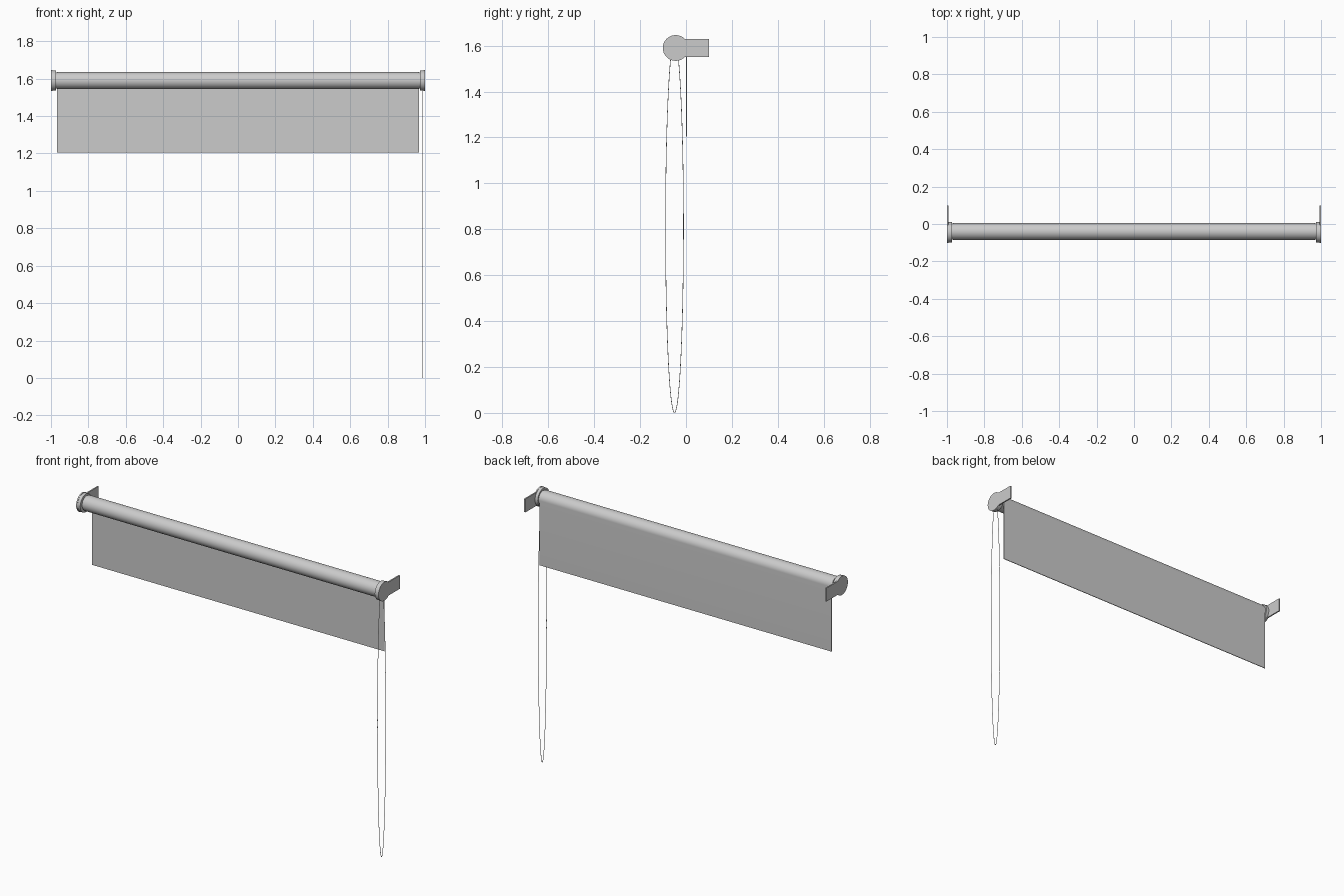
import bpy, bmesh, math

if "Cube" in bpy.data.objects:
    bpy.data.objects.remove(bpy.data.objects["Cube"])

AXIS_Y, AXIS_Z = -0.045, 1.59     # centre of the end brackets
ROLL_Y, ROLL_R = -0.040, 0.045    # wound fabric


def arc(cy, cz, r, a0, a1, n):
    """Points (y, z) on an arc, angles in degrees."""
    angles = [math.radians(a0 + (a1 - a0) * i / n) for i in range(n + 1)]
    return [(cy + r * math.cos(a), cz + r * math.sin(a)) for a in angles]


def extrude_x(name, profile, x0, x1):
    """Extrude a closed y-z profile between x0 and x1."""
    bm = bmesh.new()
    face = bm.faces.new([bm.verts.new((x0, y, z)) for y, z in profile])
    res = bmesh.ops.extrude_face_region(bm, geom=[face], use_keep_orig=True)
    verts = [g for g in res["geom"] if isinstance(g, bmesh.types.BMVert)]
    bmesh.ops.translate(bm, verts=verts, vec=(x1 - x0, 0, 0))
    bmesh.ops.recalc_face_normals(bm, faces=bm.faces)
    mesh = bpy.data.meshes.new(name)
    bm.to_mesh(mesh)
    bm.free()
    obj = bpy.data.objects.new(name, mesh)
    bpy.context.collection.objects.link(obj)
    bpy.ops.object.select_all(action='DESELECT')
    obj.select_set(True)
    bpy.context.view_layer.objects.active = obj
    bpy.ops.object.shade_smooth_by_angle(angle=math.radians(30))
    return obj


# Fabric: wound roll continuing into the hanging sheet
front_y = 0.001
end = 360 - math.degrees(math.acos((front_y - ROLL_Y) / ROLL_R))
shade = [(0.005, 1.205)] + arc(ROLL_Y, AXIS_Z, ROLL_R, 0, end, 60) + [(front_y, 1.205)]
extrude_x("shade_fabric", shade, -0.967, 0.967)

# Roller tube inside the fabric, reaching into the brackets
extrude_x("roller_tube", arc(ROLL_Y, AXIS_Z, 0.042, 0, 354, 59), -0.98, 0.98)

# End brackets: drum plus a thin plate with a wall arm
half = math.degrees(math.asin(0.04 / 0.056))
plate = arc(AXIS_Y, AXIS_Z, 0.056, half, 360 - half, 48) + [(0.1, 1.55), (0.1, 1.63)]
drum = arc(AXIS_Y, AXIS_Z, 0.0545, 0, 354, 59)
for side, s in (("left", -1), ("right", 1)):
    extrude_x(side + "_bracket_plate", plate, s * 0.992, s * 1.0)
    extrude_x(side + "_bracket_drum", drum, s * 0.974, s * 0.993)

# Pull cord: long thin loop hanging from the right bracket
cord = bpy.data.curves.new("pull_cord", 'CURVE')
cord.dimensions = '3D'
cord.bevel_depth = 0.0015
cord.bevel_resolution = 1
spline = cord.splines.new('POLY')
n = 96
spline.points.add(n - 1)
for i in range(n):
    a = math.tau * i / n
    spline.points[i].co = (0.985, -0.05 + 0.039 * math.cos(a),
                           0.8115 + 0.81 * math.sin(a), 1)
spline.use_cyclic_u = True
bpy.context.collection.objects.link(bpy.data.objects.new("pull_cord", cord))
